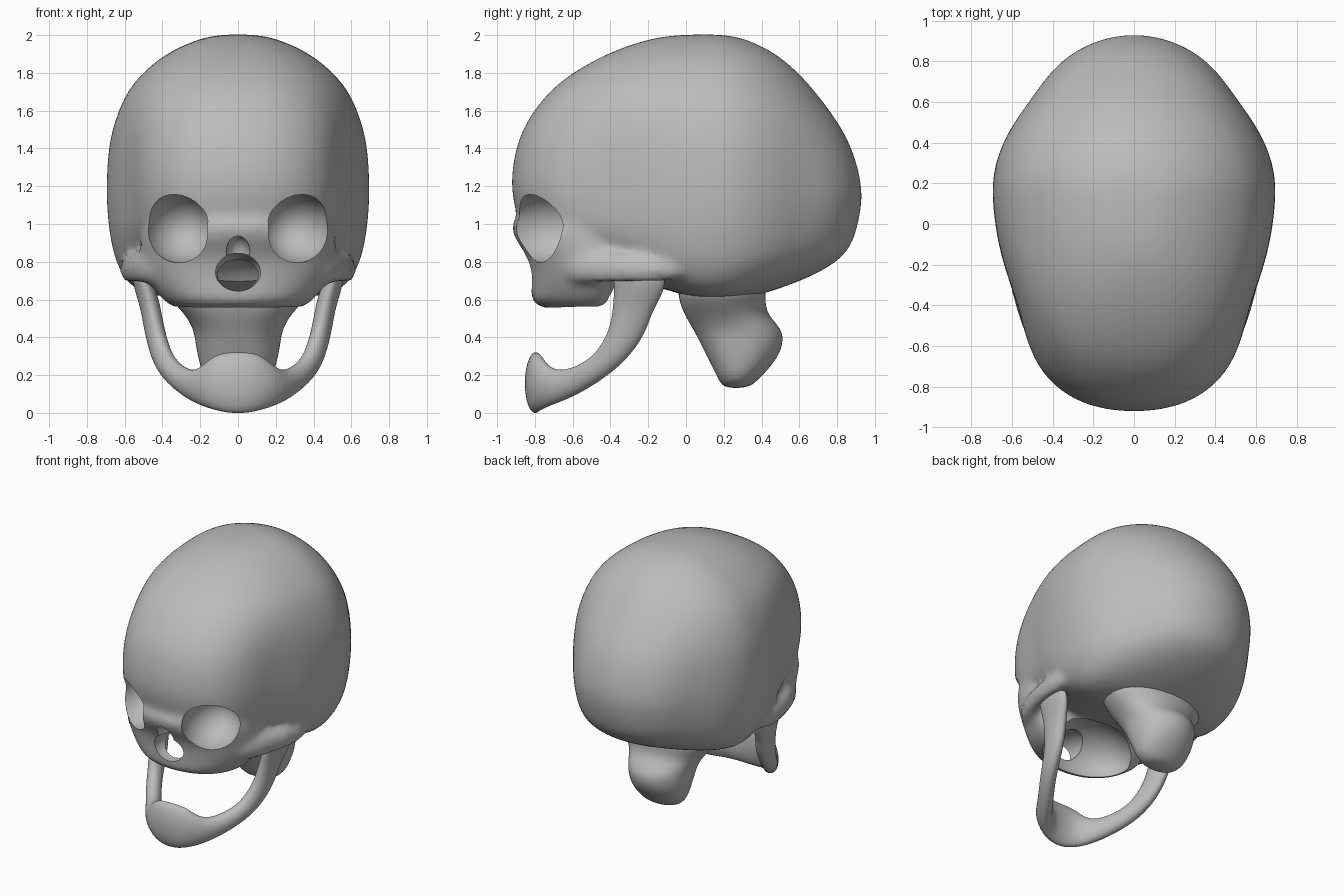
import bpy, math
from mathutils import Vector

cube = bpy.data.objects.get("Cube")
if cube:
    bpy.data.objects.remove(cube, do_unlink=True)

bone = bpy.data.materials.new("bone grey")
bone.use_nodes = True
bone.diffuse_color = (0.5, 0.5, 0.5, 1)
bone.node_tree.nodes["Principled BSDF"].inputs["Base Color"].default_value = (0.5, 0.5, 0.5, 1)


def loft(name, rings, cap_start=True):
    """Skin a stack of closed rings."""
    n = len(rings[0])
    verts = [v for r in rings for v in r]
    faces = [(i * n + j, i * n + (j + 1) % n, (i + 1) * n + (j + 1) % n, (i + 1) * n + j)
             for i in range(len(rings) - 1) for j in range(n)]
    if cap_start:
        faces.append(tuple(reversed(range(n))))
    last = (len(rings) - 1) * n
    faces.append(tuple(range(last, last + n)))
    mesh = bpy.data.meshes.new(name)
    mesh.from_pydata(verts, [], faces)
    mesh.materials.append(bone)
    ob = bpy.data.objects.new(name, mesh)
    bpy.context.collection.objects.link(ob)
    return ob


def egg(z, front, back, half_width, y_wide, front_power=2.2, back_power=2.0, n=28):
    """Horizontal outline with separate front and back radii."""
    ring = []
    for k in range(n):
        a = 2 * math.pi * k / n
        c, s = math.cos(a), math.sin(a)
        e = 2 / (front_power if s < 0 else back_power)
        x = half_width * math.copysign(abs(c) ** e, c)
        r = (back - y_wide) if s > 0 else (y_wide - front)
        ring.append((x, y_wide + r * math.copysign(abs(s) ** e, s), z))
    return ring


def pinch(ring):
    """Narrow the temples and the rear flanks, fading out towards the crown."""
    fade = min(1, max(0, (1.75 - ring[0][2]) / 0.4))
    return [(x * (1 - fade * (0.115 * math.exp(-((y + 0.41) / 0.25) ** 2)
                              + 0.09 * math.exp(-((y - 0.64) / 0.17) ** 2))), y, z)
            for x, y, z in ring]


def sweep(name, path, cap_start=True, n=12):
    """Path rows: x, y, z, half height, half thickness, outward angle (0 front, 90 side)."""
    pts = [Vector(p[:3]) for p in path]
    rings = []
    for i, (x, y, z, h, t, ang) in enumerate(path):
        tan = pts[min(i + 1, len(pts) - 1)] - pts[max(i - 1, 0)]
        if i == 0 and not cap_start:
            tan = Vector((1, 0, 0))
        tan.normalize()
        a = math.radians(ang)
        out = Vector((math.sin(a), -math.cos(a), 0))
        out = (out - tan * out.dot(tan)).normalized()
        up = out.cross(tan)
        rings.append([pts[i] + up * h * math.cos(2 * math.pi * k / n)
                      + out * t * math.sin(2 * math.pi * k / n) for k in range(n)])
    return loft(name, rings, cap_start)


def select_only(ob):
    bpy.ops.object.select_all(action='DESELECT')
    bpy.context.view_layer.objects.active = ob
    ob.select_set(True)


def modify(ob, kind, **settings):
    select_only(ob)
    m = ob.modifiers.new(kind.title(), kind)
    for key, value in settings.items():
        setattr(m, key, value)
    bpy.ops.object.modifier_apply(modifier=m.name)


def make_outward(ob):
    select_only(ob)
    bpy.ops.object.mode_set(mode='EDIT')
    bpy.ops.mesh.select_all(action='SELECT')
    bpy.ops.mesh.normals_make_consistent(inside=False)
    bpy.ops.object.mode_set(mode='OBJECT')


def carve(ob, centre, radii, rot_z=0.0):
    """Scoop an ellipsoid out of a part."""
    bpy.ops.mesh.primitive_uv_sphere_add(segments=28, ring_count=16, location=centre,
                                         rotation=(0, 0, rot_z))
    cutter = bpy.context.object
    cutter.name = "carving_helper"
    cutter.scale = radii
    cutter.hide_render = True
    cutter.data.materials.append(bone)
    bpy.context.view_layer.update()
    modify(ob, 'BOOLEAN', operation='DIFFERENCE', solver='EXACT', object=cutter)
    bpy.data.objects.remove(cutter, do_unlink=True)


# Braincase: z, front, back, half width
braincase = [(0.605, 0.03, 0.32, 0.38), (0.64, -0.05, 0.44, 0.53), (0.70, -0.30, 0.62, 0.60),
             (0.79, -0.55, 0.80, 0.65), (0.88, -0.74, 0.88, 0.675), (0.97, -0.89, 0.91, 0.692),
             (1.08, -0.91, 0.935, 0.703), (1.20, -0.938, 0.942, 0.707), (1.40, -0.913, 0.89, 0.697),
             (1.55, -0.85, 0.805, 0.66), (1.70, -0.735, 0.69, 0.595), (1.80, -0.61, 0.60, 0.51),
             (1.90, -0.43, 0.485, 0.39), (1.97, -0.24, 0.345, 0.24), (2.005, -0.06, 0.22, 0.11)]
cranium = loft("cranium", [pinch(egg(z, f, b, w, 0.14, 2.35, 1.92)) for z, f, b, w in braincase])

# Cheeks and upper jaw: z, front, back, half width
face_rows = [(0.54, -0.70, -0.40, 0.30), (0.575, -0.825, -0.38, 0.38), (0.65, -0.82, -0.36, 0.45),
             (0.75, -0.825, -0.32, 0.51), (0.85, -0.85, -0.28, 0.52), (0.95, -0.94, -0.2, 0.52),
             (1.10, -0.91, -0.1, 0.50)]
face = loft("face", [egg(z, f, b, w, -0.47) for z, f, b, w in face_rows])

# Cheekbone arches
arch = sweep("cheek_arch", [(0.40, -0.65, 0.77, 0.09, 0.05, 60), (0.495, -0.53, 0.77, 0.085, 0.05, 65),
                            (0.545, -0.38, 0.765, 0.08, 0.045, 75), (0.59, -0.20, 0.76, 0.07, 0.045, 80),
                            (0.57, 0.0, 0.75, 0.05, 0.05, 90)])
modify(arch, 'MIRROR')

# Fuse the head into one smooth surface
for ob in (cranium, face, arch):
    make_outward(ob)
    modify(ob, 'SUBSURF', levels=2)
select_only(cranium)
face.select_set(True)
arch.select_set(True)
bpy.ops.object.join()
modify(cranium, 'REMESH', mode='VOXEL', voxel_size=0.026)
modify(cranium, 'SMOOTH', factor=0.5, iterations=5)

# Hollow behind the upper jaw, nose opening and eye sockets
carve(cranium, (0, -0.50, 0.61), (0.34, 0.255, 0.22))
carve(cranium, (0, -0.80, 0.745), (0.12, 0.26, 0.10))
carve(cranium, (0, -0.88, 0.84), (0.065, 0.10, 0.10))
for side in (1, -1):
    carve(cranium, (side * 0.31, -0.76, 0.98), (0.19, 0.25, 0.185), side * 0.15)

# Lower jaw, swept from chin to hinge and mirrored
jaw = sweep("lower_jaw", [(0, -0.80, 0.16, 0.17, 0.06, 0), (0.10, -0.79, 0.16, 0.165, 0.06, 12),
                          (0.19, -0.735, 0.135, 0.105, 0.06, 40), (0.265, -0.62, 0.15, 0.075, 0.055, 60),
                          (0.365, -0.48, 0.225, 0.065, 0.055, 70), (0.415, -0.375, 0.325, 0.08, 0.055, 80),
                          (0.445, -0.305, 0.45, 0.10, 0.055, 88), (0.465, -0.28, 0.57, 0.11, 0.055, 90),
                          (0.495, -0.25, 0.66, 0.14, 0.055, 90), (0.53, -0.24, 0.77, 0.15, 0.045, 90)],
            cap_start=False)
modify(jaw, 'MIRROR', use_clip=True)
make_outward(jaw)
modify(jaw, 'SUBSURF', levels=2)

# Neck stub: z, front, back, half width
neck_rows = [(0.13, 0.20, 0.33, 0.10), (0.18, 0.17, 0.39, 0.18), (0.28, 0.12, 0.48, 0.21),
             (0.36, 0.08, 0.515, 0.225), (0.44, 0.04, 0.515, 0.235), (0.52, -0.01, 0.43, 0.28),
             (0.60, -0.04, 0.42, 0.36), (0.70, -0.05, 0.43, 0.41)]
neck = loft("neck_stub", [egg(z, f, b, w, (f + b) / 2, 2.4) for z, f, b, w in neck_rows])
make_outward(neck)
modify(neck, 'SUBSURF', levels=2)

# Smooth shading with crisp carved rims
for ob in (cranium, jaw, neck):
    select_only(ob)
    bpy.ops.object.shade_smooth_by_angle(angle=math.radians(40))
